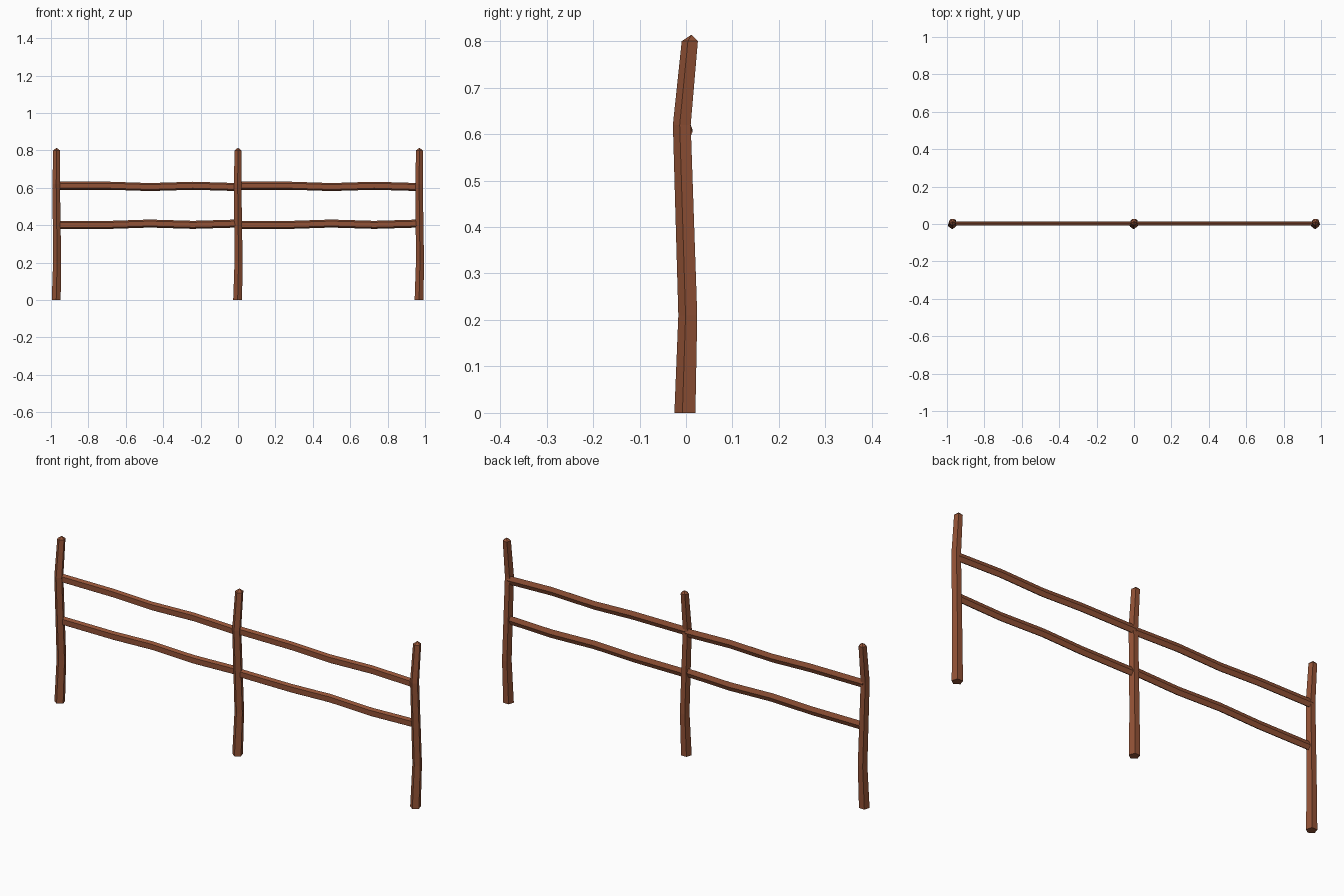
import bpy, bmesh, math
from mathutils import Vector

if "Cube" in bpy.data.objects:
    bpy.data.objects.remove(bpy.data.objects["Cube"])

wood = bpy.data.materials.new("reddish brown wood")
wood.diffuse_color = (0.29, 0.085, 0.037, 1)
wood.use_nodes = True
wood.node_tree.nodes["Principled BSDF"].inputs["Base Color"].default_value = wood.diffuse_color


def loft(name, rings, tip=None):
    """Skin a list of point rings, capped at both ends, with an optional raised tip."""
    bm = bmesh.new()
    loops = [[bm.verts.new(p) for p in ring] for ring in rings]
    n = len(loops[0])
    for a, b in zip(loops, loops[1:]):
        for i in range(n):
            j = (i + 1) % n
            bm.faces.new((a[i], a[j], b[j], b[i]))
    bm.faces.new(loops[0])
    if tip:
        t = bm.verts.new(tip)
        for i in range(n):
            bm.faces.new((loops[-1][i], loops[-1][(i + 1) % n], t))
    else:
        bm.faces.new(loops[-1])
    bmesh.ops.recalc_face_normals(bm, faces=bm.faces[:])
    mesh = bpy.data.meshes.new(name)
    bm.to_mesh(mesh)
    bm.free()
    mesh.materials.append(wood)
    obj = bpy.data.objects.new(name, mesh)
    bpy.context.collection.objects.link(obj)


# five-sided unit outline with one corner at angle 0
PENTAGON = [(math.cos(math.tau * i / 5), math.sin(math.tau * i / 5)) for i in range(5)]

# crooked posts: height, x shift, y shift, radius (corner faces the front)
POST = [(0.0, 0.0, 0.0, 0.025), (0.21, 0.005, 0.006, 0.0225),
        (0.62, 0.0, -0.007, 0.0212), (0.80, 0.002, 0.010, 0.0192)]
for name, px in (("left_post", -0.972), ("middle_post", -0.002), ("right_post", 0.968)):
    rings = [[(px + dx + r * s, dy - r * c, z) for c, s in PENTAGON]
             for z, dx, dy, r in POST]
    loft(name, rings, tip=(px + 0.002, 0.012, 0.814))

# wavy rails, flat in front and ridged behind: x along the bay, z shift
RAIL = [(0.0, 0.0), (0.29, 0.0), (0.50, -0.007), (0.73, 0.0), (0.97, -0.007)]
for side, x0 in (("left", -0.972), ("right", -0.002)):
    for level, z0, flip in (("upper", 0.611, 1), ("lower", 0.402, -1)):
        rings = [[(x0 + x, 0.001 + 0.0125 * c, z0 + flip * dz + 0.0225 * s)
                  for c, s in PENTAGON] for x, dz in RAIL]
        loft(f"{side}_{level}_rail", rings)
